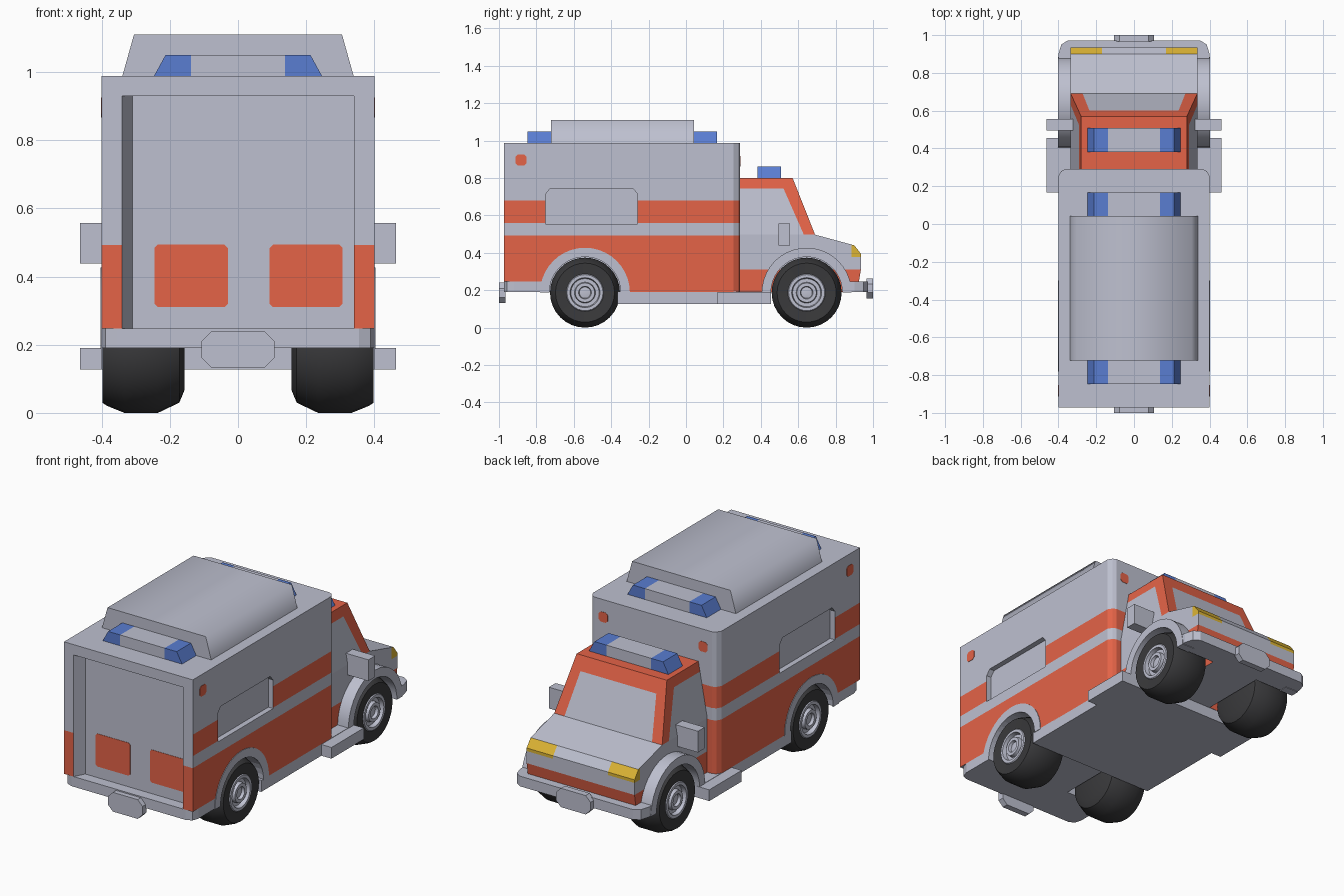
import bpy, bmesh, math
from mathutils import Vector

if "Cube" in bpy.data.objects:
    bpy.data.objects.remove(bpy.data.objects["Cube"])


def material(name, rgb):
    m = bpy.data.materials.new(name)
    m.diffuse_color = (*rgb, 1)
    m.use_nodes = True
    m.node_tree.nodes["Principled BSDF"].inputs["Base Color"].default_value = m.diffuse_color
    return m


GREY = material("light grey", (0.515, 0.53, 0.63))
ORANGE = material("orange red", (0.78, 0.125, 0.064))
BLUE = material("beacon blue", (0.10, 0.205, 0.64))
YELLOW = material("headlight yellow", (0.72, 0.46, 0.035))
BLACK = material("tyre black", (0.042, 0.042, 0.045))


def finish(name, bm, mat):
    bmesh.ops.recalc_face_normals(bm, faces=bm.faces)
    me = bpy.data.meshes.new(name)
    bm.to_mesh(me)
    bm.free()
    ob = bpy.data.objects.new(name, me)
    bpy.context.collection.objects.link(ob)
    me.materials.append(mat)
    return ob


def loft(name, ring_a, ring_b, mat=GREY):
    """Closed solid between two matching outlines."""
    bm = bmesh.new()
    a = [bm.verts.new(p) for p in ring_a]
    b = [bm.verts.new(p) for p in ring_b]
    bm.faces.new(a)
    bm.faces.new(b)
    for i in range(len(a)):
        j = (i + 1) % len(a)
        bm.faces.new((a[i], a[j], b[j], b[i]))
    return finish(name, bm, mat)


def prism(name, pts, axis, lo, hi, mat=GREY):
    """Extrude a 2D outline along an axis."""
    k = "xyz".index(axis)
    ring = lambda d: [tuple(list(p[:k]) + [d] + list(p[k:])) for p in pts]
    return loft(name, ring(lo), ring(hi), mat)


def rect(a0, a1, b0, b1, c=0.0):
    """Rectangle outline, optionally with clipped corners."""
    if not c:
        return [(a0, b0), (a1, b0), (a1, b1), (a0, b1)]
    return [(a0 + c, b0), (a1 - c, b0), (a1, b0 + c), (a1, b1 - c),
            (a1 - c, b1), (a0 + c, b1), (a0, b1 - c), (a0, b0 + c)]


def arc(cy, cz, r, t0, t1, n):
    return [(cy + r * math.cos(math.radians(t0 + (t1 - t0) * i / n)),
             cz + r * math.sin(math.radians(t0 + (t1 - t0) * i / n))) for i in range(n + 1)]


def cut(ob, cutter):
    m = ob.modifiers.new("cut", 'BOOLEAN')
    m.operation, m.solver, m.object = 'DIFFERENCE', 'EXACT', cutter
    bpy.context.view_layer.objects.active = ob
    bpy.ops.object.modifier_apply(modifier=m.name)
    bpy.data.objects.remove(cutter, do_unlink=True)


def paint(ob, mats, planes, rule):
    """Slice along planes, then pick a material per face by rule(centre, normal)."""
    ob.data.materials.clear()
    for m in mats:
        ob.data.materials.append(m)
    bm = bmesh.new()
    bm.from_mesh(ob.data)
    bmesh.ops.triangulate(bm, faces=bm.faces)
    for co, no in planes:
        bmesh.ops.bisect_plane(bm, geom=bm.verts[:] + bm.edges[:] + bm.faces[:],
                               dist=1e-5, plane_co=co, plane_no=no)
    bm.normal_update()
    for f in bm.faces:
        f.material_index = int(rule(f.calc_center_median(), f.normal))
    bm.to_mesh(ob.data)
    bm.free()


def smooth(ob, angle=30):
    bpy.ops.object.select_all(action='DESELECT')
    ob.select_set(True)
    bpy.context.view_layer.objects.active = ob
    bpy.ops.object.shade_smooth_by_angle(angle=math.radians(angle))


def level(z):
    return ((0, 0, z), (0, 0, 1))


AXLES = (-0.54, 0.645)
AXLE_Z = 0.187


def cut_wells(ob, cy):
    for s in (-1, 1):
        cut(ob, prism("well_cutter", arc(cy, AXLE_Z, 0.193, 0, 350, 35), 'x', s * 0.15, s * 0.5))


# Rear box body with recessed doors, side panels and wheel wells
body = prism("rear_body", [(-0.40, -0.972), (0.40, -0.972), (0.40, 0.255), (0.385, 0.28), (0.365, 0.29),
                           (-0.365, 0.29), (-0.385, 0.28), (-0.40, 0.255)], 'z', 0.19, 0.988)
cut_wells(body, AXLES[0])
for s in (-1, 1):
    cut(body, prism("panel_cutter", [(-0.75, 0.555), (-0.26, 0.555), (-0.26, 0.715), (-0.285, 0.745),
                                     (-0.725, 0.745), (-0.75, 0.715)], 'x', s * 0.37, s * 0.5))
cut(body, loft("door_cutter", [(x, -0.98, z) for x, z in rect(-0.345, 0.34, 0.247, 0.93)],
               [(x, -0.912, z) for x, z in rect(-0.31, 0.34, 0.247, 0.93)]))
cut(body, prism("bumper_cutter", rect(-0.5, 0.5, -1.1, -0.765), 'z', 0.1, 0.247))


def body_rule(c, n):
    low, high = c.z < 0.492, 0.56 < c.z < 0.68
    side = abs(n.x) > 0.5 and abs(c.x) > 0.39
    front = c.y > 0.25 and abs(n.z) < 0.5
    rear = c.y < -0.97 and n.y < -0.5
    return ((side or front) and (low or high)) or (rear and low and c.z > 0.247)


paint(body, [GREY, ORANGE], [level(z) for z in (0.247, 0.492, 0.56, 0.68)], body_rule)

# Painted patches on the rear doors
for x0, x1 in ((-0.245, -0.03), (0.093, 0.307)):
    prism("door_patch", rect(x0, x1, 0.31, 0.494, 0.01), 'y', -0.914, -0.910, ORANGE)

# Small marker lamps
for s in (-1, 1):
    prism("side_marker", rect(-0.912, -0.853, 0.866, 0.925, 0.012), 'x', s * 0.398, s * 0.402, ORANGE)
    prism("front_marker", rect(s * 0.31 - 0.028, s * 0.31 + 0.028, 0.862, 0.918, 0.012),
          'y', 0.287, 0.292, ORANGE)

# Cab lower half with hood, nose and headlights
cab = prism("cab_lower", [(0.28, 0.19), (0.915, 0.19), (0.935, 0.31), (0.935, 0.395), (0.90, 0.44),
                          (0.69, 0.497), (0.28, 0.497)], 'x', -0.335, 0.335)
cut_wells(cab, AXLES[1])


def cab_rule(c, n):
    if c.z < 0.31:
        return abs(n.z) < 0.6
    lamp = abs(c.x) > 0.17 and c.y > 0.885 and c.z > 0.378 and n.z < 0.9
    return 2 if lamp else 0


paint(cab, [GREY, ORANGE, YELLOW],
      [level(0.31), level(0.378), ((0, 0.885, 0), (0, 1, 0)),
       ((0.17, 0, 0), (1, 0, 0)), ((-0.17, 0, 0), (1, 0, 0))], cab_rule)

# Cab upper half: orange frame with grey windows
top = loft("cab_upper", [(x, y, 0.497) for x, y in rect(-0.335, 0.335, 0.28, 0.69)],
           [(x, y, 0.80) for x, y in rect(-0.28, 0.28, 0.28, 0.57)])


def upper_rule(c, n):
    if n.z > 0.9:
        return 1
    if n.y > 0.5:
        return not (c.z < 0.725 and abs(c.x) < 0.272 - (c.z - 0.497) * 0.16)
    return not (c.z < 0.745 and c.y < 0.63 - (c.z - 0.497) * 0.44)


paint(top, [GREY, ORANGE],
      [level(0.725), level(0.745), ((0, 0.63, 0.497), (0, 1, 0.44)),
       ((0.272, 0, 0.497), (1, 0, 0.16)), ((-0.272, 0, 0.497), (-1, 0, 0.16))], upper_rule)

# Roof pod
smooth(loft("roof_pod", [(x, y, 0.985) for x, y in rect(-0.34, 0.34, -0.722, 0.042)],
            [(x, y, 1.11) for x, y in rect(-0.305, 0.305, -0.722, 0.042)]), 80)

# Light bars with blue ends
for name, y0, y1, z in (("rear_light_bar", -0.848, -0.72, 0.985), ("front_light_bar", 0.04, 0.167, 0.985),
                        ("cab_light_bar", 0.382, 0.508, 0.798)):
    bar = loft(name, [(x, y, z) for x, y in rect(-0.248, 0.248, y0, y1)],
               [(x, y, z + 0.064) for x, y in rect(-0.213, 0.213, y0, y1)])
    paint(bar, [GREY, BLUE], [((x, 0, 0), (1, 0, 0)) for x in (-0.138, 0.138)],
          lambda c, n: abs(c.x) > 0.138)

# Underbody, bumpers and their centre plates
prism("underbody", rect(-0.40, 0.40, -0.365, 0.45), 'z', 0.127, 0.192)
prism("front_bumper", [(-0.40, 0.84), (0.40, 0.84), (0.40, 0.90), (0.385, 0.95), (0.35, 0.972),
                       (-0.35, 0.972), (-0.385, 0.95), (-0.40, 0.90)], 'z', 0.19, 0.247)
prism("rear_bumper", [(-0.40, -0.765), (0.40, -0.765), (0.40, -0.92), (0.388, -0.957), (0.355, -0.972),
                      (-0.355, -0.972), (-0.388, -0.957), (-0.40, -0.92)], 'z', 0.19, 0.247)
prism("rear_plate", rect(-0.107, 0.107, 0.132, 0.24, 0.03), 'y', -1.0, -0.965)
prism("front_plate", rect(-0.107, 0.107, 0.157, 0.263, 0.03), 'y', 0.965, 1.0)

# Side steps, mirrors and wheel arches
for s in (-1, 1):
    prism("side_step", rect(0.168, 0.455, 0.127, 0.19), 'x', s * 0.33, s * 0.463)
    prism("wing_mirror", rect(0.495, 0.555, 0.438, 0.557), 'x', s * 0.32, s * 0.463)
    for name, cy, x0, x1 in (("rear_arch", AXLES[0], 0.396, 0.403), ("front_fender", AXLES[1], 0.32, 0.402)):
        outline = arc(cy, AXLE_Z, 0.24, 0, 180, 20) + arc(cy, AXLE_Z, 0.191, 180, 0, 20)
        smooth(prism(name, outline, 'x', s * x0, s * x1))

# Wheels turned from a profile of (x, radius)
PROFILE = [(0.157, 0.0), (0.157, 0.12), (0.172, 0.157), (0.235, 0.187), (0.333, 0.187), (0.385, 0.166),
           (0.397, 0.158), (0.393, 0.10), (0.398, 0.096), (0.398, 0.08), (0.375, 0.075), (0.375, 0.056),
           (0.396, 0.052), (0.396, 0.034), (0.38, 0.03), (0.385, 0.0)]
for cy in AXLES:
    for s in (-1, 1):
        bm = bmesh.new()
        vs = [bm.verts.new((s * x, cy, AXLE_Z + r)) for x, r in PROFILE]
        es = [bm.edges.new(p) for p in zip(vs, vs[1:])]
        bmesh.ops.spin(bm, geom=vs + es, cent=(0, cy, AXLE_Z), axis=(1, 0, 0),
                       angle=math.tau, steps=32, use_merge=False)
        bmesh.ops.remove_doubles(bm, verts=bm.verts, dist=1e-4)
        wheel = finish("wheel", bm, BLACK)
        hub = Vector((0, cy, AXLE_Z))
        paint(wheel, [BLACK, GREY], [],
              lambda c, n: abs(c.x) > 0.3 and math.hypot(c.y - hub.y, c.z - hub.z) < 0.0985)
        smooth(wheel)
